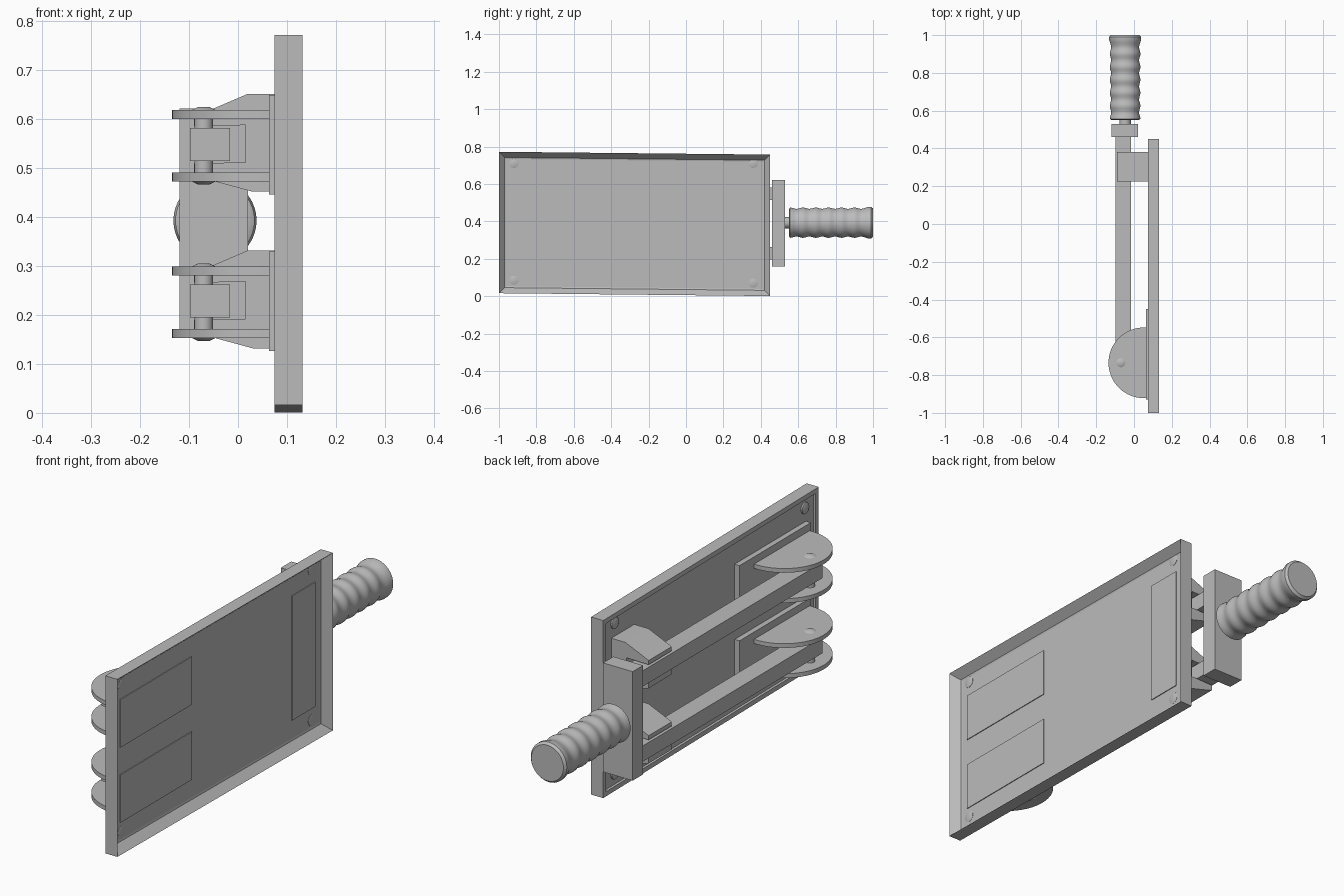
import bpy, bmesh, math
from mathutils import Vector, Matrix

if "Cube" in bpy.data.objects:
    bpy.data.objects.remove(bpy.data.objects["Cube"])

grey = bpy.data.materials.new("plain_grey")
grey.diffuse_color = (0.5, 0.5, 0.5, 1)
grey.use_nodes = True
grey.node_tree.nodes["Principled BSDF"].inputs["Base Color"].default_value = grey.diffuse_color


def finish(bm, name, smooth=False):
    bmesh.ops.recalc_face_normals(bm, faces=bm.faces)
    me = bpy.data.meshes.new(name)
    bm.to_mesh(me)
    bm.free()
    me.materials.append(grey)
    ob = bpy.data.objects.new(name, me)
    bpy.context.collection.objects.link(ob)
    if smooth:
        bpy.ops.object.select_all(action='DESELECT')
        ob.select_set(True)
        bpy.context.view_layer.objects.active = ob
        bpy.ops.object.shade_smooth_by_angle(angle=math.radians(35))
    return ob


def loft(rings, name, smooth=False):
    """Skin a row of equal point rings and cap both ends."""
    bm = bmesh.new()
    rows = [[bm.verts.new(p) for p in ring] for ring in rings]
    n = len(rows[0])
    for a, b in zip(rows, rows[1:]):
        for i in range(n):
            j = (i + 1) % n
            bm.faces.new((a[i], a[j], b[j], b[i]))
    bm.faces.new(rows[0])
    bm.faces.new(rows[-1])
    return finish(bm, name, smooth)


def box(name, x, y, z):
    return loft([[(x[0], y[0], h), (x[1], y[0], h), (x[1], y[1], h), (x[0], y[1], h)]
                 for h in z], name)


def turned(name, origin, axis, profile, sides=32):
    """Solid of revolution from (distance, radius) pairs along an axis."""
    rot = Vector((0, 0, 1)).rotation_difference(Vector(axis)).to_matrix()
    rings = []
    for d, r in profile:
        rings.append([Vector(origin) + rot @ Vector((r * math.cos(t), r * math.sin(t), d))
                      for t in (2 * math.pi * i / sides for i in range(sides))])
    return loft(rings, name, True)


# Back board: recessed both sides, with a sloping rim, set slightly askew
def drop(y):
    return -0.0104 * (y + 1)


def board_ring(inset, x):
    y0, y1, z0, z1 = -1 + inset, 0.45 - inset, 0.016 + inset, 0.772 - inset
    return [(x, y, z + drop(y)) for y, z in ((y0, z0), (y1, z0), (y1, z1), (y0, z1))]


loft([board_ring(i, x) for i, x in ((0.02, 0.086), (0.02, 0.075), (0, 0.075),
                                    (0, 0.132), (0.03, 0.097), (0.038, 0.095))], "board")

# Corner screws, domed on both faces of the board
for y, z in ((-0.92, 0.085), (0.36, 0.07), (0.36, 0.71), (-0.92, 0.71)):
    turned("corner_screw", (0.076, y, z), (1, 0, 0),
           [(0, 0.014), (0.004, 0.024), (0.02, 0.024), (0.021, 0.022)], 20)

# Clip base strip showing through the board
box("clip_base", (0.08, 0.0985), (0.225, 0.38), (0.12, 0.65))

# Two identical poles, upper and lower
for side, c in (("upper", 0.548), ("lower", 0.228)):
    # Hinge bracket: mounting plate with two rounded ears
    box(side + "_hinge_plate", (0.063, 0.0985), (-0.93, -0.45), (c - 0.102, c + 0.102))
    arc = [(0.052 - 0.187 * math.sin(t), -0.735 + 0.187 * math.cos(t))
           for t in (math.pi * i / 32 for i in range(33))]
    outline = [(0.068, -0.548)] + arc + [(0.068, -0.922)]
    for z in (c - 0.075, c + 0.053):
        loft([[(x, y, h) for x, y in outline] for h in (z, z + 0.018)],
             side + "_hinge_ear", True)

    # Hinge pin with collars and domed ends
    turned(side + "_hinge_pin", (-0.07, -0.735, c), (0, 0, 1),
           [(-0.081, 0.012), (-0.075, 0.024), (-0.06, 0.024), (-0.06, 0.019),
            (0.06, 0.019), (0.06, 0.024), (0.071, 0.024), (0.077, 0.012)], 24)

    # Swinging blade
    box(side + "_blade", (-0.098, -0.016), (-0.78, 0.47), (c - 0.033, c + 0.034))

    # Spring clip: tapered jaws around a slot for the blade
    jaw = [(0.09, 0.104), (0.02, 0.104), (-0.05, 0.074), (-0.09, 0.056), (-0.09, 0.038),
           (0.015, 0.04), (0.015, -0.036), (-0.09, -0.038), (-0.09, -0.062),
           (-0.04, -0.077), (0.03, -0.096), (0.09, -0.096)]
    loft([[(x, y, c + z) for x, z in jaw] for y in (0.225, 0.38)], side + "_clip")

# Crossbar joining the blades
box("crossbar", (-0.12, 0.02), (0.46, 0.53), (0.158, 0.622))

# Handle neck and ribbed grip
turned("handle_neck", (-0.047, 0.52, 0.393), (0, 1, 0), [(0, 0.03), (0.05, 0.03)], 24)
grip = [(0, 0.07), (0.006, 0.081)]
for i in range(1, 43):
    u = i / 43
    grip.append((0.006 + 0.414 * u, 0.0775 + 0.0035 * math.cos(2 * math.pi * 6 * u)))
grip += [(0.425, 0.085), (0.44, 0.085), (0.45, 0.076)]
turned("handle_grip", (-0.047, 0.55, 0.393), (0, 1, 0), grip, 40)
